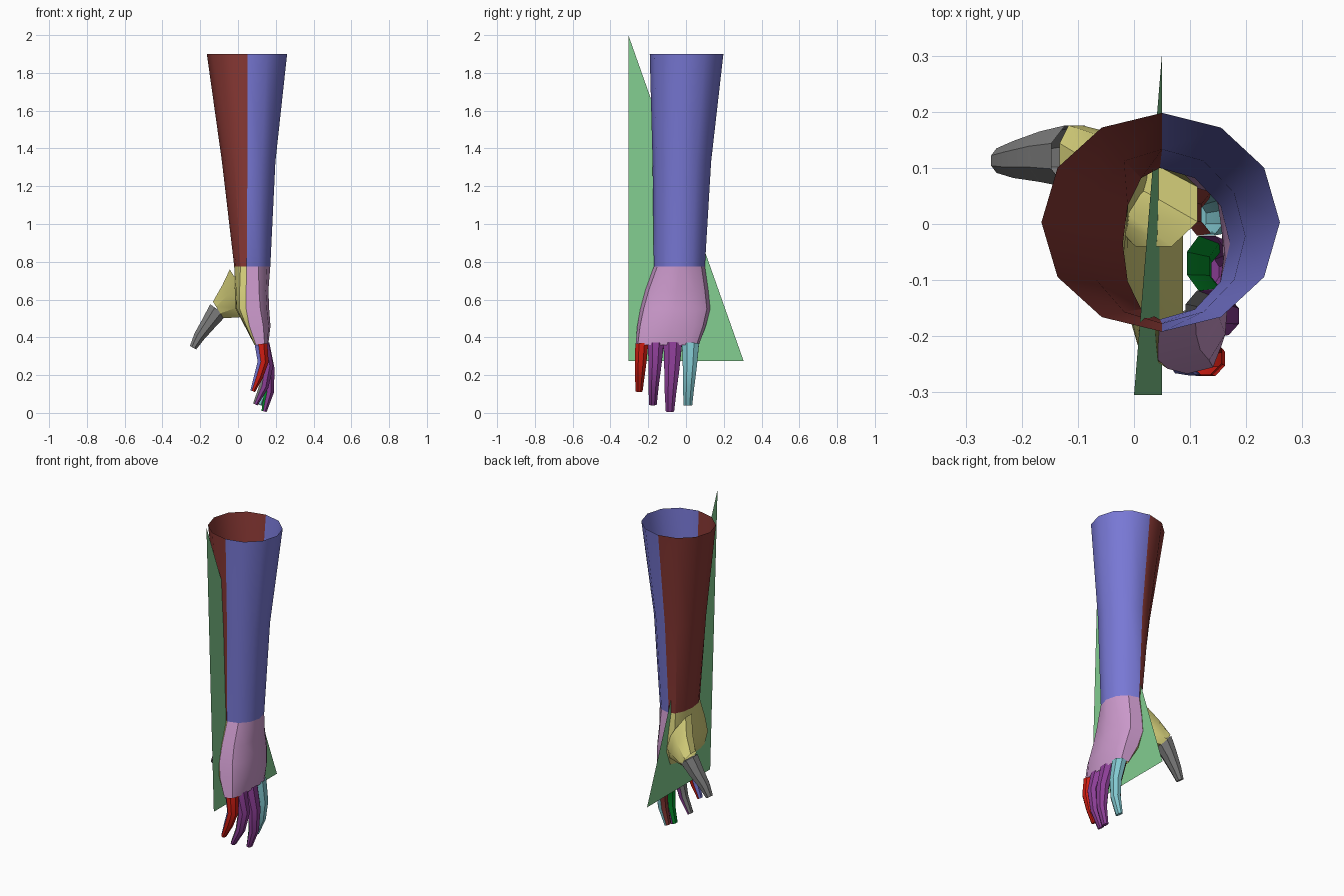
import bpy, bmesh
from math import sin, cos, pi, radians
from mathutils import Vector

if "Cube" in bpy.data.objects:
    bpy.data.objects.remove(bpy.data.objects["Cube"])


def material(name, *rgb):
    # 8-bit display colour converted to linear
    lin = [((c / 255 + 0.055) / 1.055) ** 2.4 if c > 10 else c / 255 / 12.92 for c in rgb]
    m = bpy.data.materials.new(name)
    m.use_nodes = True
    m.diffuse_color = (*lin, 1)
    m.node_tree.nodes["Principled BSDF"].inputs["Base Color"].default_value = (*lin, 1)
    return m


BLUE = material("blue", 120, 120, 213)
MAROON = material("maroon", 136, 56, 52)
MAUVE = material("mauve", 203, 153, 203)
YELLOW = material("yellow", 213, 207, 122)
GRAY = material("gray", 126, 126, 126)
RED = material("red", 206, 28, 18)
PURPLE = material("purple", 140, 62, 150)
CYAN = material("cyan", 130, 200, 208)
GREEN = material("green", 5, 148, 45)
PALE_GREEN = material("pale green", 130, 204, 143)


def loft(name, rings, mats, is_palm, cap=False):
    """Skin a list of rings; is_palm(j) picks the second material for column j."""
    bm = bmesh.new()
    rows = [[bm.verts.new(p) for p in ring] for ring in rings]
    n = len(rows[0])
    for a, b in zip(rows, rows[1:]):
        for j in range(n):
            k = (j + 1) % n
            f = bm.faces.new((a[j], a[k], b[k], b[j]))
            f.material_index = int(is_palm(j))
    if cap:
        bm.faces.new(rows[-1])
    bmesh.ops.recalc_face_normals(bm, faces=bm.faces)
    return finish(name, bm, mats)


def finish(name, bm, mats):
    me = bpy.data.meshes.new(name)
    bm.to_mesh(me)
    bm.free()
    for m in mats:
        me.materials.append(m)
    ob = bpy.data.objects.new(name, me)
    bpy.context.collection.objects.link(ob)
    bpy.ops.object.select_all(action="DESELECT")
    ob.select_set(True)
    bpy.context.view_layer.objects.active = ob
    bpy.ops.object.shade_smooth_by_angle(angle=radians(32))
    return ob


SIDES = 12


def section(z, seam, palm, back, y0, y1, power=1.0):
    """Horizontal ring with different depth on the palm and back sides of a seam."""
    ring = []
    for i in range(SIDES):
        a = 2 * pi * i / SIDES - pi / 2
        c, s = cos(a), sin(a)
        if abs(c) < 1e-6:
            c = 0.0
        sx = abs(c) ** power * (back if c > 0 else -palm)
        sy = abs(s) ** power * (1 if s > 0 else -1)
        ring.append((seam + sx, (y0 + y1) / 2 + sy * (y1 - y0) / 2, z))
    return ring


def palm_half(j):
    return j >= SIDES // 2


# Open forearm sleeve
loft("forearm", [
    section(1.9, 0.05, 0.215, 0.21, -0.192, 0.198),
    section(1.33, 0.05, 0.135, 0.148, -0.177, 0.133),
    section(0.775, 0.046, 0.066, 0.125, -0.17, 0.10),
], [BLUE, MAROON], palm_half)

# Hand, hollow, from wrist to knuckles
loft("hand", [
    section(0.775, 0.046, 0.066, 0.125, -0.17, 0.10),
    section(0.65, 0.043, 0.06, 0.118, -0.215, 0.118, 0.8),
    section(0.55, 0.043, 0.055, 0.122, -0.242, 0.128, 0.7),
    section(0.46, 0.06, 0.025, 0.112, -0.258, 0.105, 0.6),
    section(0.36, 0.095, 0.008, 0.065, -0.267, 0.068, 0.5),
], [MAUVE, YELLOW], palm_half)


def tube(name, stations, mats, sides=8, cap=True):
    """Tube along stations (x, y, z, half width in y, half thickness)."""
    pts = [Vector(s[:3]) for s in stations]
    across = Vector((0, 1, 0))
    rings = []
    for i, s in enumerate(stations):
        t = pts[min(i + 1, len(pts) - 1)] - pts[max(i - 1, 0)]
        out = across.cross(t).normalized() * -1  # towards the back of the hand
        ring = []
        for k in range(sides):
            a = 2 * pi * (k + 0.5) / sides
            ring.append(pts[i] + across * cos(a) * s[3] * 1.08 + out * sin(a) * s[4] * 1.08)
        rings.append(ring)

    def palm_side(j):
        return len(mats) > 1 and sin(2 * pi * (j + 1) / sides) < -0.3

    return loft(name, rings, mats, palm_side, cap)


# Fingers: back colour first, palm colour second
tube("little_finger", [(0.122, -0.234, 0.365, 0.034, 0.034), (0.133, -0.24, 0.27, 0.031, 0.029),
                       (0.108, -0.245, 0.19, 0.025, 0.024), (0.078, -0.248, 0.115, 0.018, 0.013)],
     [RED, BLUE])
tube("ring_finger", [(0.127, -0.16, 0.365, 0.042, 0.036), (0.156, -0.164, 0.25, 0.034, 0.031),
                     (0.137, -0.172, 0.14, 0.027, 0.025), (0.092, -0.175, 0.045, 0.02, 0.013)],
     [PURPLE, GRAY])
tube("middle_finger", [(0.13, -0.07, 0.365, 0.049, 0.037), (0.164, -0.075, 0.23, 0.04, 0.03),
                       (0.164, -0.082, 0.11, 0.031, 0.026), (0.138, -0.085, 0.008, 0.022, 0.014)],
     [PURPLE, GREEN])
tube("index_finger", [(0.127, 0.024, 0.365, 0.045, 0.036), (0.15, 0.02, 0.24, 0.037, 0.03),
                      (0.144, 0.014, 0.14, 0.03, 0.026), (0.115, 0.01, 0.042, 0.023, 0.014)],
     [CYAN, MAROON])

# Fleshy base of the thumb, then the thumb
tube("thumb_base", [(0.035, 0.035, 0.632, 0.075, 0.15), (-0.03, 0.085, 0.592, 0.07, 0.1),
                    (-0.105, 0.121, 0.545, 0.055, 0.052)], [YELLOW], cap=False)
tube("thumb", [(-0.105, 0.121, 0.545, 0.055, 0.052), (-0.155, 0.12, 0.475, 0.045, 0.04),
               (-0.205, 0.115, 0.405, 0.033, 0.03), (-0.238, 0.113, 0.345, 0.022, 0.019)], [GRAY])

# Slanted flat triangle cutting through the arm
bm = bmesh.new()
bm.faces.new([bm.verts.new(p) for p in
              [(0, -0.305, 2), (0.05, -0.305, 0.275), (0.05, 0.305, 0.275)]])
finish("guide_triangle", bm, [PALE_GREEN])
